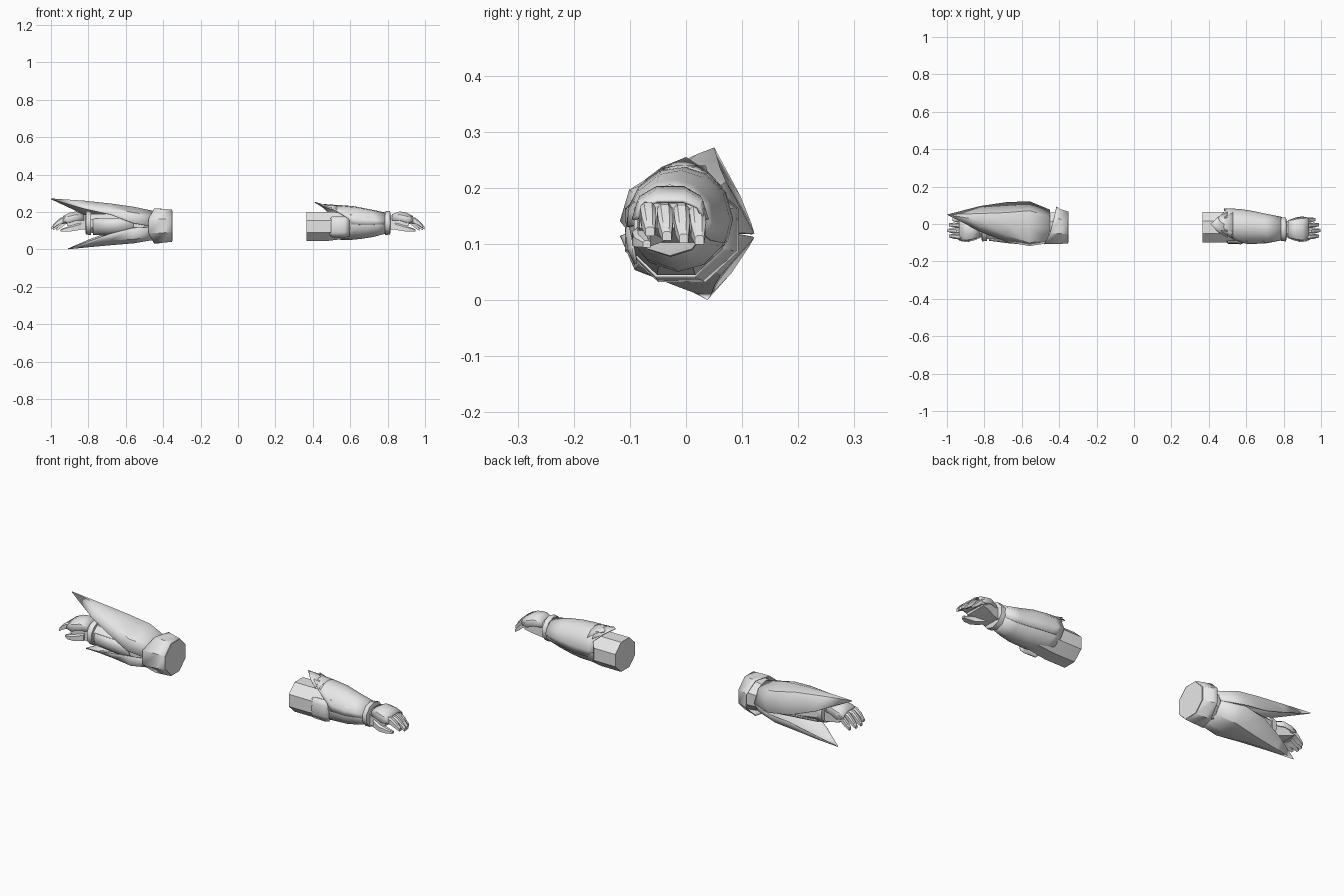
import bpy, bmesh, math

if "Cube" in bpy.data.objects:
    bpy.data.objects.remove(bpy.data.objects["Cube"])

grey = bpy.data.materials.new("light_grey")
grey.diffuse_color = (0.8, 0.8, 0.8, 1)
grey.use_nodes = True
grey.node_tree.nodes["Principled BSDF"].inputs["Base Color"].default_value = grey.diffuse_color


def skin(name, rows, closed=True, cap=True, thick=0, side=1, angle=40):
    """Skin a surface over rows of points; side = -1 mirrors it in x."""
    bm = bmesh.new()
    vs = [[bm.verts.new((p[0] * side, p[1], p[2])) for p in r] for r in rows]
    n = len(rows[0])
    for a, b in zip(vs, vs[1:]):
        for i in range(n if closed else n - 1):
            j = (i + 1) % n
            bm.faces.new((a[i], a[j], b[j], b[i]))
    if closed and cap:
        bm.faces.new(vs[0])
        bm.faces.new(vs[-1])
    bmesh.ops.remove_doubles(bm, verts=bm.verts, dist=0.0004)
    bmesh.ops.recalc_face_normals(bm, faces=bm.faces)
    me = bpy.data.meshes.new(name)
    bm.to_mesh(me)
    bm.free()
    ob = bpy.data.objects.new(name, me)
    bpy.context.collection.objects.link(ob)
    me.materials.append(grey)
    if thick:
        m = ob.modifiers.new("thickness", "SOLIDIFY")
        m.thickness, m.offset = thick, 0
    bpy.ops.object.select_all(action='DESELECT')
    ob.select_set(True)
    bpy.context.view_layer.objects.active = ob
    bpy.ops.object.shade_smooth_by_angle(angle=math.radians(angle))
    return ob


def ring(x, y0, y1, z0, z1, n=8, turn=0.5):
    """Ellipse across the arm, filling the given y and z range."""
    out = []
    for i in range(n):
        t = 2 * math.pi * (i + turn) / n
        k = 1 / math.cos(math.pi / n) if turn else 1
        out.append((x, (y0 + y1) / 2 + (y1 - y0) / 2 * k * math.cos(t),
                    (z0 + z1) / 2 + (z1 - z0) / 2 * k * math.sin(t)))
    return out


def limb(name, path, side):
    """Tapered box segments along x: (x, y, z, half width, half height)."""
    rows = [[(x, y - w, z - h), (x, y + w, z - h), (x, y + w, z + h * .5),
             (x, y + w * .5, z + h), (x, y - w * .5, z + h), (x, y - w, z + h * .5)]
            for x, y, z, w, h in path]
    skin(name, rows, side=side, angle=30)


def hand(side, label):
    # bulging wrist ring
    skin(label + "_wrist_ring", [
        ring(.785, -.075, .02, .095, .185, 10), ring(.787, -.09, .035, .08, .2, 10),
        ring(.812, -.093, .035, .082, .203, 10), ring(.816, -.078, .02, .095, .188, 10)],
        side=side)
    # glove cuff and palm
    limb(label + "_palm", [(.80, -.028, .14, .042, .04), (.84, -.028, .145, .047, .038),
                           (.885, -.028, .152, .058, .032), (.915, -.025, .15, .058, .022)], side)
    # plate over the back of the hand
    plate = []
    for x, w, z, d in ((.825, .045, .185, .03), (.865, .06, .2, .045),
                       (.90, .066, .193, .05), (.935, .058, .176, .03)):
        plate.append([(x, -.028 + w * a, z - d * b) for a, b in
                      ((-1, 1), (-.85, .35), (-.4, 0), (.4, 0), (.85, .35), (1, 1))])
    skin(label + "_knuckle_plate", plate, closed=False, thick=.006, side=side)
    # curled fingers
    for i, (y, reach, drop) in enumerate(((-.068, 0, 0), (-.038, .008, -.008),
                                          (-.008, 0, -.012), (.02, -.018, -.015))):
        limb(f"{label}_finger_{i + 1}", [
            (.895, y, .157, .014, .018), (.94 + reach, y, .158 + drop / 2, .014, .016),
            (.965 + reach, y + .002, .143 + drop, .013, .014),
            (.988 + reach, y + .004, .122 + drop, .008, .008)], side)
    # thumb
    limb(label + "_thumb", [(.84, -.06, .125, .022, .02), (.885, -.078, .113, .018, .016),
                            (.925, -.078, .106, .014, .011), (.95, -.07, .1, .007, .006)], side)


# ---------- right arm ----------
hand(1, "right")
skin("right_sleeve", [ring(.365, -.1, .065, .045, .2), ring(.48, -.1, .065, .045, .2),
                      ring(.6, -.092, .055, .06, .195)])

PROFILE = ((.40, -.1, .08, .05, .245), (.5, -.102, .082, .052, .236),
           (.6, -.104, .075, .05, .232), (.7, -.103, .053, .06, .213),
           (.79, -.085, .036, .085, .194))


def on_arm(x, deg, grow=1.0):
    """Point on the forearm surface at a station and angle (0 = back, 90 = top)."""
    for a, b in zip(PROFILE, PROFILE[1:]):
        if x <= b[0]:
            break
    f = (x - a[0]) / (b[0] - a[0])
    y0, y1, z0, z1 = (a[i] + (b[i] - a[i]) * f for i in range(1, 5))
    t = math.radians(deg)
    return (x, (y0 + y1) / 2 + (y1 - y0) / 2 * grow * math.cos(t),
            (z0 + z1) / 2 + (z1 - z0) / 2 * grow * math.sin(t))


def guard(name, edge, grow, end):
    """Forearm plate with a shaped elbow edge: (angle, starting x)."""
    rows = []
    for f in (0, .12, .3, .5, .75, 1):
        rows.append([on_arm(s + (end - s) * f, d, grow) for d, s in edge])
    skin(name, rows, closed=False, thick=.005)


# lower guard wraps underneath, upper guard overlaps it
guard("right_lower_guard", ((150, .6), (180, .595), (205, .6), (235, .57), (270, .52),
                            (300, .50), (330, .49), (360, .48), (385, .49)), .97, .79)
guard("right_upper_guard", ((-25, .52), (0, .48), (30, .49), (60, .45), (85, .445),
                            (110, .47), (140, .53), (165, .59), (185, .605)), 1.0, .785)
# pointed flaps at the elbow
for name, tip, base in (("right_elbow_flap", (.408, .0, .253), .50),
                        ("right_elbow_inner_flap", (.45, .035, .238), .53)):
    rows = [[tip] * 5]
    for f, spread in ((.45, 26), (1, 48)):
        rows.append([on_arm(tip[0] + (base - tip[0]) * f, 85 + spread * k, 1.01)
                     for k in (-1, -.5, 0, .5, 1)])
    skin(name, rows, closed=False, thick=.004)
# rounded elbow pad in the front opening
skin("right_elbow_pad", [[(x, -.09 - b * (1 - abs(k) ** 2), .12 + h * k) for k in (-1, -.5, 0, .5, 1)]
                         for x, b, h in ((.49, .0, .04), (.505, .014, .055),
                                         (.57, .016, .056), (.595, .006, .05))],
     closed=False, thick=.005)

# ---------- left arm ----------
hand(-1, "left")
skin("left_forearm", [ring(.45, -.085, .055, .06, .19), ring(.58, -.085, .05, .07, .185),
                      ring(.7, -.085, .042, .075, .19), ring(.79, -.08, .03, .09, .188)], side=-1)
skin("left_inner_guard", [[(x, -.022 + w * math.cos(math.radians(d)), .135 + h * math.sin(math.radians(d)))
                           for d in (150, 180, 210, 240, 270, 300, 330)]
                          for x, w, h in ((.56, .085, .07), (.66, .08, .062), (.775, .065, .055))],
     closed=False, thick=.005, side=-1)

# sleeve end and flared elbow collar
skin("left_sleeve", [ring(.35, -.1, .062, .045, .208), ring(.46, -.095, .06, .055, .195)], side=-1)
collar = [ring(.352, -.102, .064, .043, .21), ring(.40, -.104, .08, .038, .214),
          ring(.435, -.106, .092, .034, .216)]
# its edge is pushed to a point at the front and swept forward at the back
collar[2] = [(x + .045 * max(0, -(y + .02) / .09) - .02 * max(0, y / .09), y, z)
             for x, y, z in collar[2]]
skin("left_collar", collar, cap=False, thick=.005, side=-1, angle=30)

# long swept blades, each section running from front edge over the ridge to back edge
upper = (
    (.45, (-.1, .12), (-.08, .18), (-.02, .203), (.04, .185), (.075, .12)),
    (.56, (-.116, .14), (-.1, .195), (-.02, .226), (.07, .21), (.12, .118)),
    (.68, (-.095, .185), (-.06, .22), (0, .243), (.06, .233), (.115, .135)),
    (.82, (-.04, .216), (-.01, .24), (.02, .258), (.055, .25), (.095, .185)),
    (1.0, (.05, .27)))
lower = (
    (.45, (-.1, .12), (-.08, .07), (-.02, .052), (.04, .065), (.075, .12)),
    (.56, (-.116, .115), (-.09, .055), (-.02, .034), (.06, .045), (.12, .112)),
    (.68, (-.085, .085), (-.06, .05), (-.01, .024), (.05, .028), (.11, .095)),
    (.80, (-.03, .043), (-.01, .028), (.02, .013), (.045, .013), (.08, .05)),
    (.91, (.038, .002)))
for name, table in (("left_upper_blade", upper), ("left_lower_blade", lower)):
    rows = []
    for x, *pts in table:
        pts = pts * 5 if len(pts) == 1 else pts
        rows.append([(x, y, z) for y, z in pts])
    skin(name, rows, closed=False, thick=.004, side=-1)
